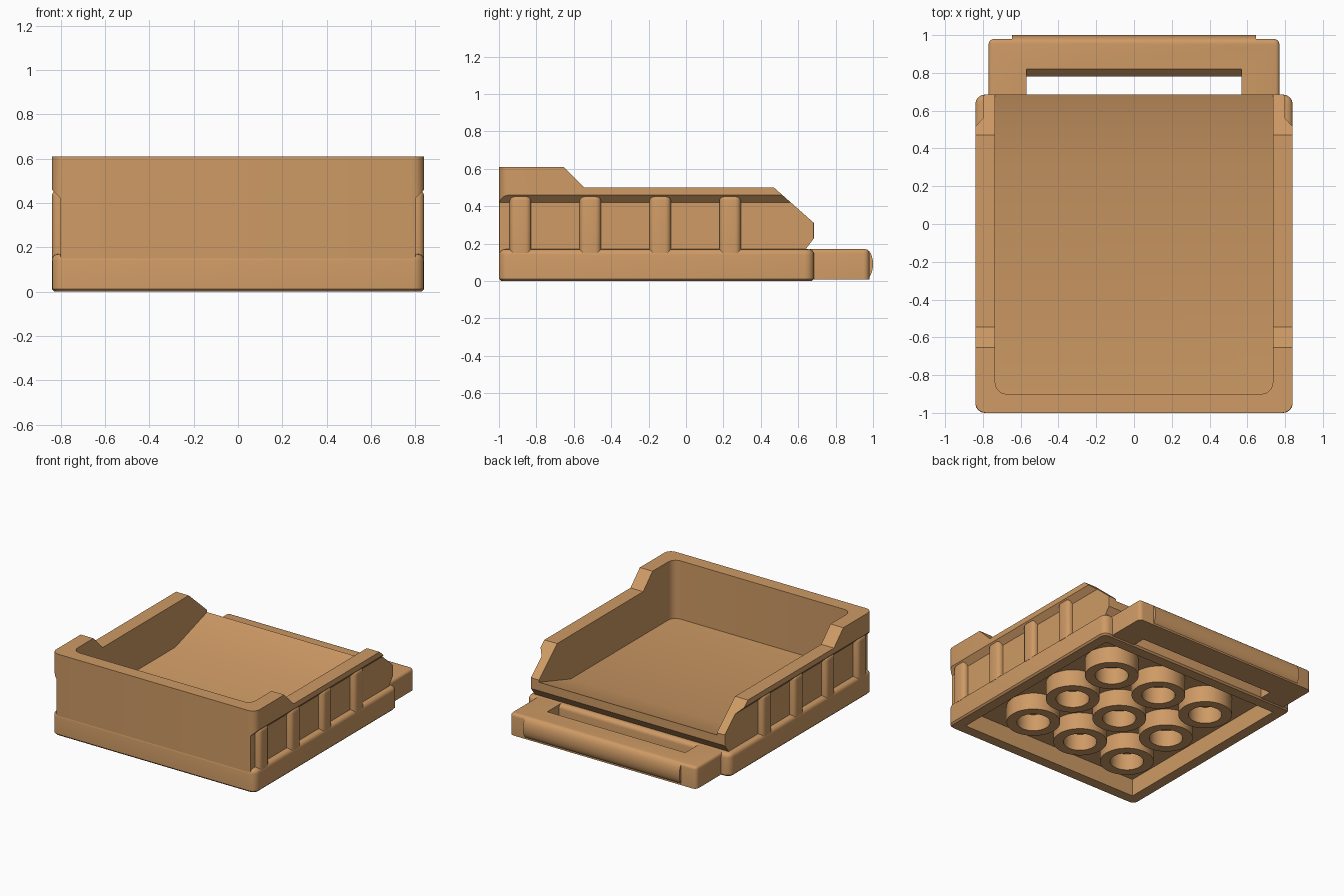
import bpy, bmesh, math
from mathutils import Matrix, Vector

if "Cube" in bpy.data.objects:
    bpy.data.objects.remove(bpy.data.objects["Cube"])

tan = bpy.data.materials.new("warm tan")
tan.diffuse_color = (0.62, 0.325, 0.13, 1)
tan.use_nodes = True
tan.node_tree.nodes["Principled BSDF"].inputs["Base Color"].default_value = tan.diffuse_color


def finish(bm, name):
    bmesh.ops.recalc_face_normals(bm, faces=bm.faces)
    me = bpy.data.meshes.new(name)
    bm.to_mesh(me)
    bm.free()
    me.materials.append(tan)
    ob = bpy.data.objects.new(name, me)
    bpy.context.collection.objects.link(ob)
    return ob


def prism(name, axis, pts, lo, hi, bevels=()):
    """Extrude a 2D outline along an axis; bevels = (edge test, radius, segments)."""
    place = {"x": lambda p, t: (t, p[0], p[1]),
             "y": lambda p, t: (p[0], t, p[1]),
             "z": lambda p, t: (p[0], p[1], t)}[axis]
    bm = bmesh.new()
    a = [bm.verts.new(place(p, lo)) for p in pts]
    b = [bm.verts.new(place(p, hi)) for p in pts]
    bm.faces.new(a)
    bm.faces.new(b)
    for i in range(len(pts)):
        j = (i + 1) % len(pts)
        bm.faces.new((a[i], a[j], b[j], b[i]))
    bmesh.ops.recalc_face_normals(bm, faces=bm.faces)
    for test, radius, seg in bevels:
        edges = [e for e in bm.edges if test(e.verts[0].co, e.verts[1].co)]
        bmesh.ops.bevel(bm, geom=edges, offset=radius, segments=seg, profile=0.5,
                        affect="EDGES", clamp_overlap=True)
    return finish(bm, name)


def rect(x0, x1, y0, y1):
    return [(x0, y0), (x1, y0), (x1, y1), (x0, y1)]


def upright(p, q):
    return (p - q).xy.length < 1e-5


def at_z(z):
    return lambda p, q: abs(p.z - z) < 1e-5 and abs(q.z - z) < 1e-5


def boolean(ob, cutter, op):
    cutter.hide_render = True
    mod = ob.modifiers.new(op, "BOOLEAN")
    mod.operation, mod.solver, mod.object = op, "EXACT", cutter
    bpy.context.view_layer.objects.active = ob
    bpy.ops.object.modifier_apply(modifier=mod.name)
    bpy.data.objects.remove(cutter)


# Base slab with rounded rim, hollow underneath
base = prism("base", "z", rect(-0.84, 0.84, -1, 0.685), 0, 0.17,
             [(upright, 0.05, 4), (at_z(0.17), 0.03, 4), (at_z(0), 0.012, 1)])
boolean(base, prism("base_cutter", "z", rect(-0.75, 0.75, -0.91, 0.595), -0.1, 0.13),
        "DIFFERENCE")

# Tray walls: side silhouette, then trimmed by cross-section and plan
side = [(-1.1, 0.15), (0.625, 0.15), (0.685, 0.23), (0.70, 0.25), (0.72, 0.279),
        (0.47, 0.5), (-0.545, 0.5), (-0.655, 0.61), (-1.1, 0.61)]
tray = prism("tray", "x", side, -1, 1)
half = [(0.80, 0.1), (0.80, 0.42), (0.84, 0.46), (0.90, 0.52), (0.90, 0.8)]
section = half + [(-x, z) for x, z in reversed(half)]
boolean(tray, prism("section_cutter", "y", section, -1.3, 1), "INTERSECT")
boolean(tray, prism("plan_cutter", "z", rect(-0.84, 0.84, -1, 0.685), 0, 1,
                    [(upright, 0.055, 5)]), "INTERSECT")

# Load space: flat floor with a ramp rising to the back lip
floor = [(-0.9, 0.175), (0.31, 0.175), (0.80, 0.33), (0.80, 0.9), (-0.9, 0.9)]
boolean(tray, prism("load_cutter", "x", floor, -0.735, 0.735,
                    [(lambda p, q: upright(p, q) and p.y < 0, 0.06, 5)]), "DIFFERENCE")

# Side ribs
for s, label in ((1, "right"), (-1, "left")):
    x0, x1 = sorted((0.76 * s, 0.84 * s))
    for i in range(4):
        y = -0.885 + 0.3735 * i

        def outer(p, q, s=s):
            on_face = min(p.x * s, q.x * s) > 0.839
            along_x = abs(p.x - q.x) > 0.01 and p.z > 0.4
            return (on_face and max(p.z, q.z) > 0.16) or along_x
        prism(f"{label}_rib_{i + 1}", "z", rect(x0, x1, y - 0.0575, y + 0.0575),
              0.15, 0.46, [(outer, 0.03, 4)])

# Rear handle frame with a slot, and its rounded grip
handle = prism("handle_frame", "z", rect(-0.77, 0.77, 0.64, 0.98), 0.008, 0.17,
               [(lambda p, q: upright(p, q) and p.y > 0.9, 0.03, 4),
                (at_z(0.17), 0.02, 3)])
slot = [(0.5, -0.1), (0.78, -0.1), (0.78, 0.125), (0.84, 0.19), (0.84, 0.3), (0.5, 0.3)]
boolean(handle, prism("slot_cutter", "x", slot, -0.57, 0.57), "DIFFERENCE")
# keep the frame from filling the hollow base
boolean(handle, prism("frame_trim", "z", rect(-1, 1, 0.5, 0.66), -0.1, 0.3), "DIFFERENCE")
arc = [(0.96 + 0.04 * math.cos(t), 0.09 + 0.08 * math.sin(t))
       for t in (math.pi * (i / 12 - 0.5) for i in range(13))]
prism("handle_grip", "x", arc, -0.645, 0.645)

# Underside tubes, three by three
for i in range(3):
    for j in range(3):
        bm = bmesh.new()
        rings = []
        for r, z in ((0.185, 0.004), (0.185, 0.14), (0.115, 0.14), (0.115, 0.004)):
            rings.append([bm.verts.new((0.42 * (i - 1) + r * math.cos(k * math.tau / 32),
                                        -0.158 + 0.42 * (j - 1) + r * math.sin(k * math.tau / 32),
                                        z)) for k in range(32)])
        for n in range(4):
            a, b = rings[n], rings[(n + 1) % 4]
            for k in range(32):
                m = (k + 1) % 32
                bm.faces.new((a[k], a[m], b[m], b[k]))
        finish(bm, f"underside_tube_{i * 3 + j + 1}")

# Smooth the rounded edges, keep the creases
for ob in bpy.context.scene.objects:
    ob.select_set(True)
bpy.context.view_layer.objects.active = base
bpy.ops.object.shade_smooth_by_angle(angle=math.radians(32))
